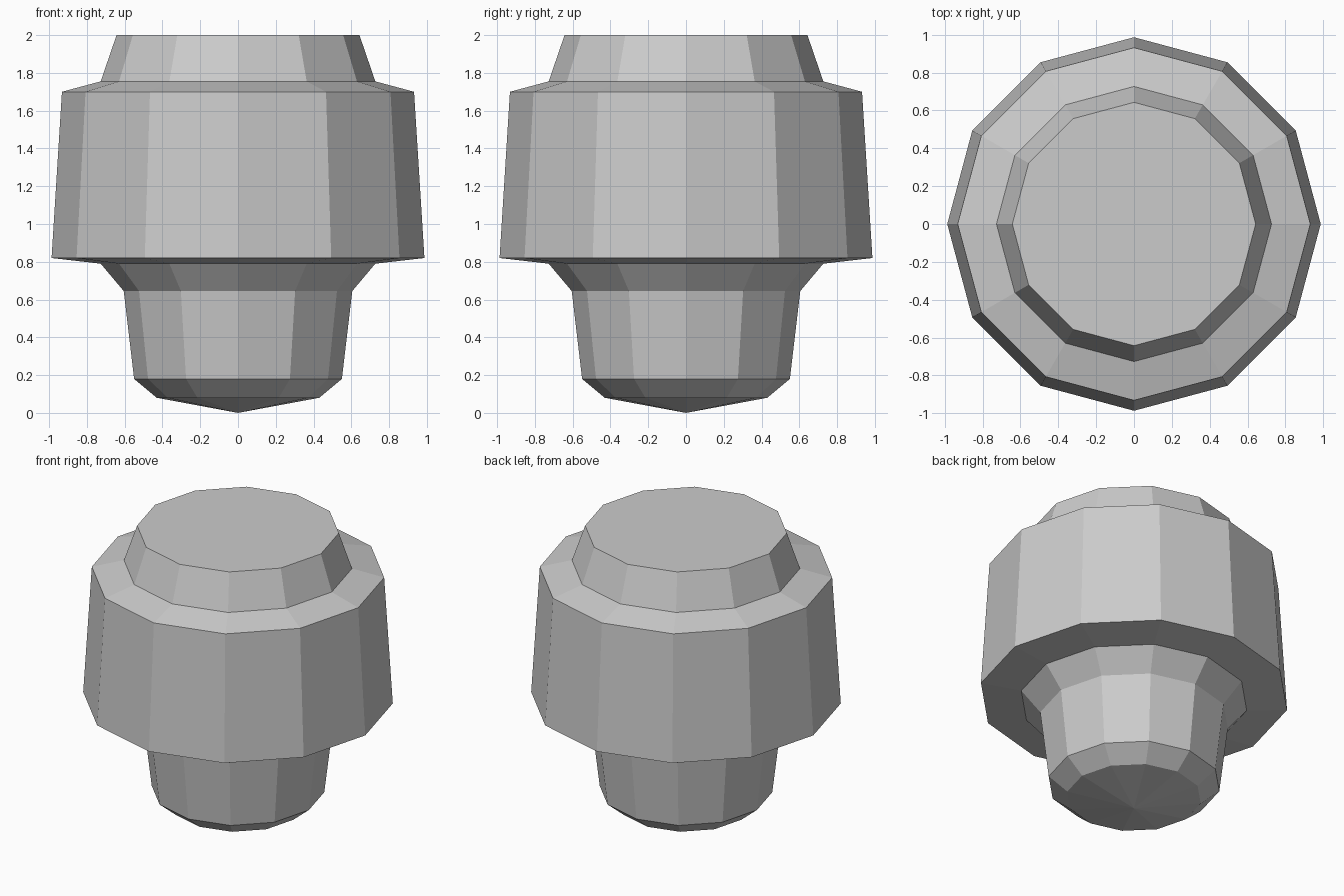
import bpy, bmesh
from math import cos, sin, tau

if "Cube" in bpy.data.objects:
    bpy.data.objects.remove(bpy.data.objects["Cube"])

SIDES = 12
# (radius, height) outline above the bottom point, from foot to cap
PROFILE = [(0.43, 0.08), (0.55, 0.18), (0.605, 0.645), (0.727, 0.79),
           (0.987, 0.82), (0.932, 1.70), (0.727, 1.755), (0.643, 2.0)]

bm = bmesh.new()
rings = [[bm.verts.new((r * cos(tau * i / SIDES), r * sin(tau * i / SIDES), z))
          for i in range(SIDES)] for r, z in PROFILE]

# Side walls
for low, high in zip(rings, rings[1:]):
    for i in range(SIDES):
        j = (i + 1) % SIDES
        bm.faces.new((low[i], low[j], high[j], high[i]))

# Shallow pointed bottom and flat top
tip = bm.verts.new((0, 0, 0))
for i in range(SIDES):
    bm.faces.new((tip, rings[0][(i + 1) % SIDES], rings[0][i]))
bm.faces.new(rings[-1])
bmesh.ops.recalc_face_normals(bm, faces=bm.faces)

mesh = bpy.data.meshes.new("stepped_plug")
bm.to_mesh(mesh)
bm.free()
bpy.context.collection.objects.link(bpy.data.objects.new("stepped_plug", mesh))
